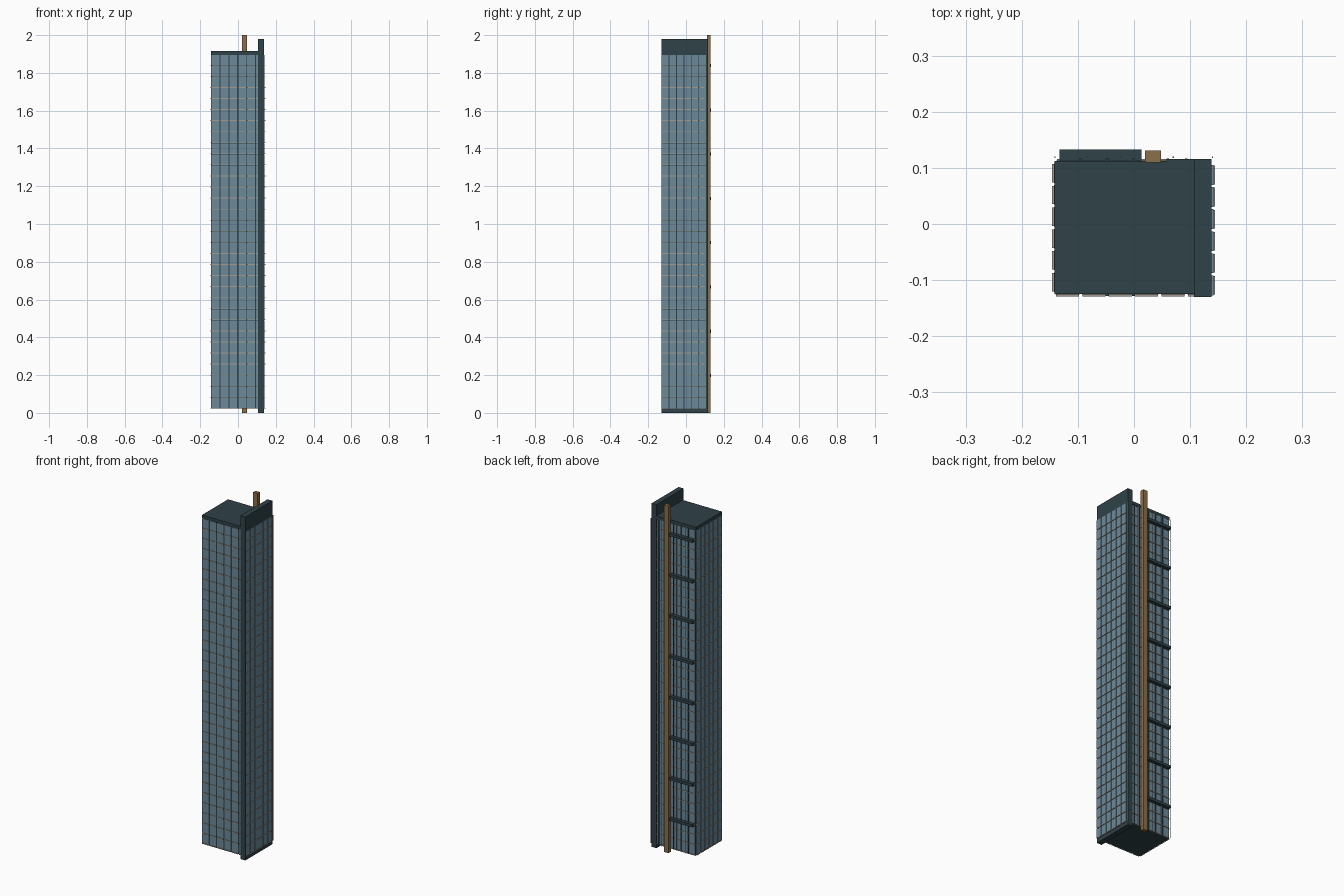
import bpy
import bmesh
from mathutils import Matrix, Vector

cube = bpy.data.objects.get("Cube")
if cube:
    bpy.data.objects.remove(cube, do_unlink=True)


def material(name, rgb):
    m = bpy.data.materials.new(name)
    m.use_nodes = True
    m.diffuse_color = (*rgb, 1)
    m.node_tree.nodes["Principled BSDF"].inputs["Base Color"].default_value = (*rgb, 1)
    return m


DARK = material("dark teal metal", (0.028, 0.054, 0.064))
GLASS = material("blue grey glass", (0.15, 0.25, 0.315))
STONE = material("pale stone", (0.38, 0.34, 0.29))
TAN = material("tan brass", (0.26, 0.16, 0.07))


def boxes(name, mat, bounds):
    """One object from a list of ((x0, x1), (y0, y1), (z0, z1)) boxes."""
    bm = bmesh.new()
    for ranges in bounds:
        centre = Vector([(a + b) / 2 for a, b in ranges])
        size = Vector([abs(b - a) for a, b in ranges])
        bmesh.ops.create_cube(bm, size=1, matrix=Matrix.LocRotScale(centre, None, size))
    mesh = bpy.data.meshes.new(name)
    bm.to_mesh(mesh)
    bm.free()
    mesh.materials.append(mat)
    obj = bpy.data.objects.new(name, mesh)
    bpy.context.collection.objects.link(obj)
    return obj


# Overall sizes
X0, X1, Y0, Y1 = -0.14, 0.14, -0.123, 0.11
BASE, TOP, FLOORS, COLS = 0.022, 1.897, 32, 6
STEP = (TOP - BASE) / FLOORS

# Core, roof and end wall
boxes("tower_core", DARK, [((X0, X1 - 0.003), (Y0, Y1), (BASE, TOP))])
boxes("roof_slab", DARK, [((X0 - 0.002, X1 - 0.004), (Y0 - 0.002, Y1 + 0.002), (TOP, 1.915))])
boxes("end_wall_fin", DARK, [((0.107, 0.138), (-0.13, 0.116), (0, 1.98))])


def facade(name, axis, start, end, wall, out):
    """Glass panes and floor ledges along one wall; out is the outward sign."""
    width = (end - start) / COLS
    panes, ledges = [], []
    for c in range(COLS):
        a = start + c * width
        for f in range(FLOORS):
            z = BASE + f * STEP
            pane = [(a + 0.002, a + width - 0.002), (wall, wall + out * 0.003),
                    (z + 0.004, z + STEP - 0.001)]
            ledge = [(a + 0.003, a + width - 0.003), (wall, wall + out * 0.006),
                     (z, z + 0.004)]
            for item, group in ((pane, panes), (ledge, ledges)):
                if axis == "y":
                    item[0], item[1] = item[1], item[0]
                group.append(item)
    boxes(name + "_glass", GLASS, panes)
    boxes(name + "_floor_ledges", STONE, ledges)


facade("front", "x", X0 - 0.002, X1, Y0, -1)
facade("back", "x", X0, X1 - 0.003, Y1, 1)
facade("right", "y", Y0, Y1, X0, -1)
facade("left", "y", -0.129, 0.107, 0.1385, 1)

# Front mullions
boxes("front_mullions", DARK,
      [((x - 0.003, x + 0.003), (Y0 - 0.005, Y0), (BASE, TOP)) for x in (-0.048, -0.001)])

# Back service ledges every fourth floor, with slim rods and pier
boxes("back_ledges", DARK,
      [((-0.133, 0.013), (Y1, 0.133), (BASE + k * STEP - 0.008, BASE + k * STEP + 0.008))
       for k in range(3, FLOORS, 4)])
boxes("back_rods", STONE,
      [((x - 0.001, x + 0.001), (0.118, 0.12), (BASE, TOP))
       for x in (-0.141, -0.083, -0.024, 0.07, 0.14)])
boxes("back_mullions", DARK,
      [((x - 0.0025, x + 0.0025), (Y1, 0.117), (BASE, TOP))
       for x in (-0.095, -0.048, -0.001, 0.06, 0.093)])
boxes("back_roof_edge", DARK, [((0.058, 0.107), (Y1, 0.116), (TOP, 1.915))])

# Tall mast running up the back
boxes("back_mast", TAN, [((0.02, 0.048), (Y1, 0.131), (0, 2))])
